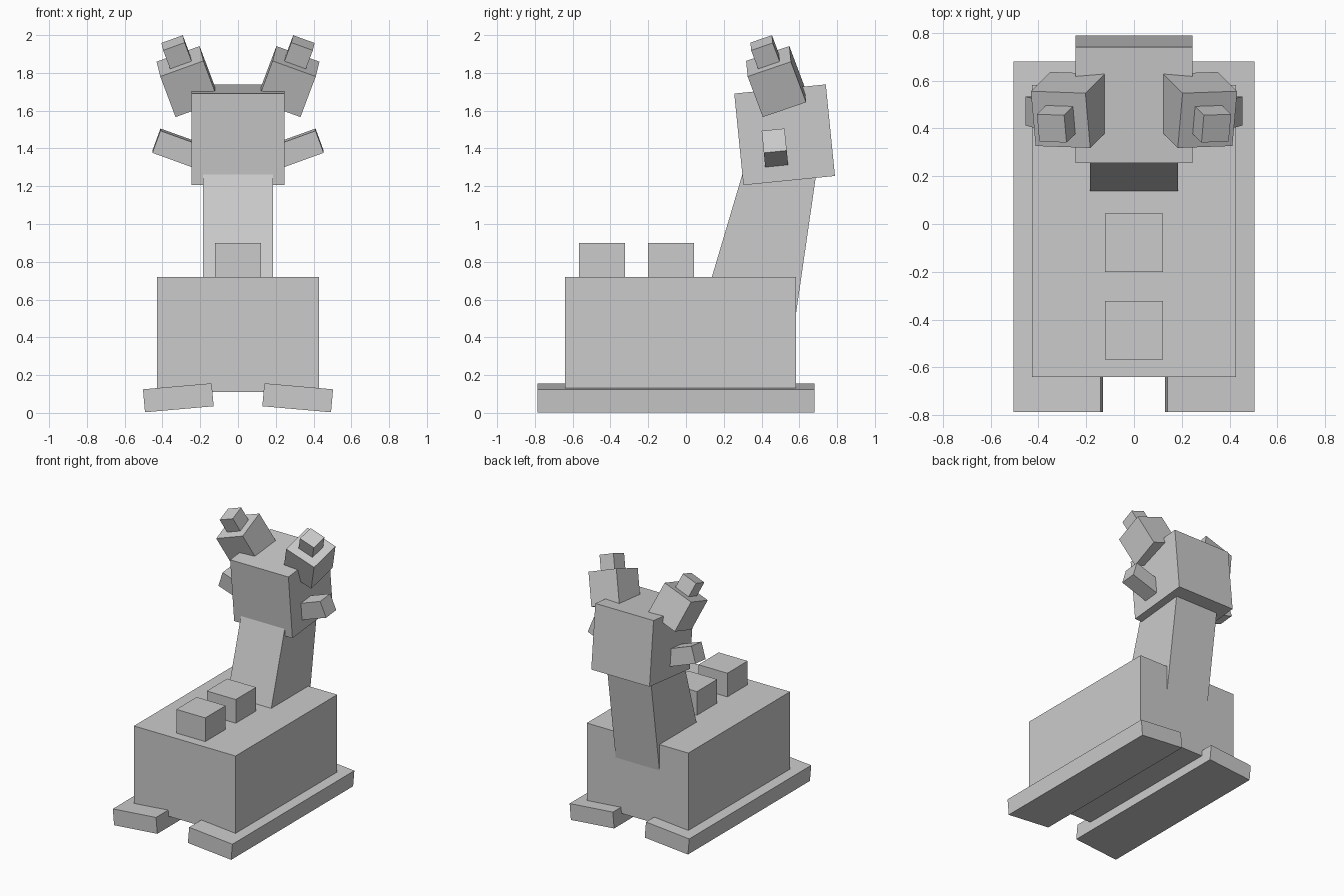
import bpy, bmesh
from math import radians
from mathutils import Matrix, Vector

if "Cube" in bpy.data.objects:
    bpy.data.objects.remove(bpy.data.objects["Cube"])


def make(name, bm):
    bmesh.ops.recalc_face_normals(bm, faces=bm.faces)
    mesh = bpy.data.meshes.new(name)
    bm.to_mesh(mesh)
    bm.free()
    obj = bpy.data.objects.new(name, mesh)
    bpy.context.collection.objects.link(obj)
    return obj


def box(name, size, matrix):
    bm = bmesh.new()
    bmesh.ops.create_cube(bm, size=1, matrix=Matrix.Diagonal((*size, 1)))
    make(name, bm).matrix_world = matrix


def T(x, y, z):
    return Matrix.Translation((x, y, z))


def R(deg, axis):
    return Matrix.Rotation(radians(deg), 4, axis)


# Body block and two back humps
box("body", (0.855, 1.222, 0.609), T(0, -0.029, 0.4155))
for name, y in (("rear_hump", -0.079), ("front_hump", -0.445)):
    box(name, (0.244, 0.244, 0.244), T(0, y, 0.778))

# Neck: side profile (y, z) extruded across x
bm = bmesh.new()
profile = [(0.054, 0.44), (0.57, 0.44), (0.709, 1.4), (0.339, 1.4)]
face = bm.faces.new([bm.verts.new((-0.184, y, z)) for y, z in profile])
ext = bmesh.ops.extrude_face_region(bm, geom=[face])["geom"]
bmesh.ops.translate(bm, vec=Vector((0.368, 0, 0)),
                    verts=[v for v in ext if isinstance(v, bmesh.types.BMVert)])
make("neck", bm)

# Head, tilted back a little; ears and horns follow its frame
head = T(0, 0.522, 1.4725) @ R(5.7, 'X')
box("head", (0.49, 0.487, 0.487), head)

horn_pos = head.inverted() @ Vector((0.267, 0.477, 1.754))
for s, side in ((-1, "left"), (1, "right")):
    # Foot runner
    box(f"{side}_foot", (0.365, 1.466, 0.122), T(s * 0.316, -0.053, 0.08) @ R(s * 5, 'Y'))
    # Ear
    box(f"{side}_ear", (0.3, 0.122, 0.125),
        head @ T(s * 0.291, -0.058, -0.077) @ R(-s * 20, 'Y'))
    # Horn with a small tip
    horn = head @ T(s * horn_pos.x, horn_pos.y, horn_pos.z) @ R(s * 20, 'Y') @ R(14, 'X')
    box(f"{side}_horn", (0.243, 0.243, 0.243), horn)
    box(f"{side}_horn_tip", (0.121, 0.121, 0.121), horn @ T(0, 0, 0.172))
